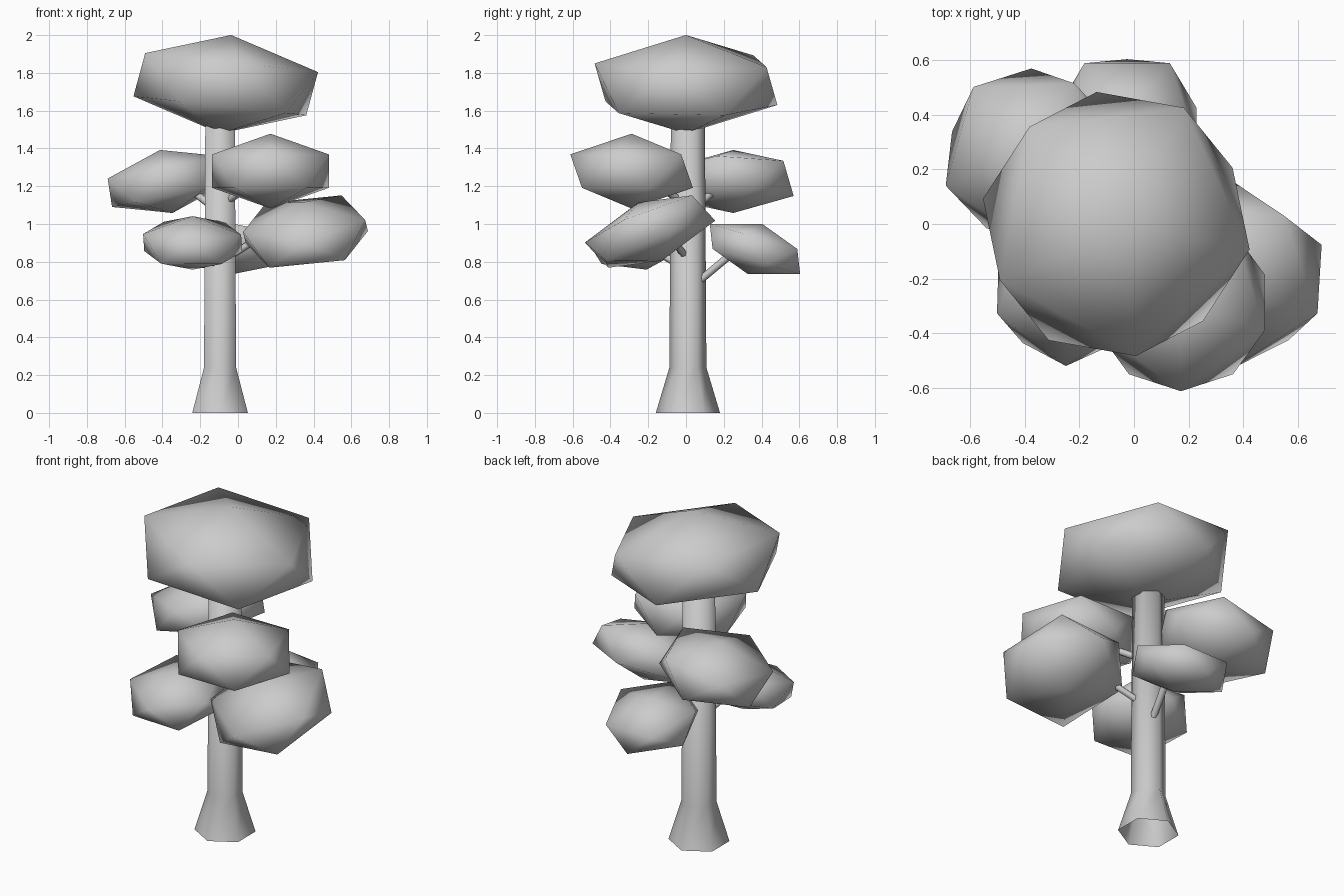
import bpy
import bmesh
from math import radians
from mathutils import Matrix, Vector

cube = bpy.data.objects.get("Cube")
if cube:
    bpy.data.objects.remove(cube, do_unlink=True)

GREY = (0.6, 0.6, 0.6, 1)
mat = bpy.data.materials.new("plain grey")
mat.use_nodes = True
mat.diffuse_color = GREY
mat.node_tree.nodes["Principled BSDF"].inputs["Base Color"].default_value = GREY

UP = Vector((0, 0, 1))


def finish(name, bm):
    """Turn a bmesh into a smooth grey object."""
    bmesh.ops.recalc_face_normals(bm, faces=bm.faces)
    for face in bm.faces:
        face.smooth = True
    mesh = bpy.data.meshes.new(name)
    bm.to_mesh(mesh)
    bm.free()
    mesh.materials.append(mat)
    obj = bpy.data.objects.new(name, mesh)
    bpy.context.collection.objects.link(obj)
    return obj


def foliage(name, centre, radius, height, lean, spin):
    """Flattened low-poly ball, spun about its axis and leaning sideways."""
    axis = Vector((lean[0], lean[1], 1))
    turn = UP.rotation_difference(axis).to_matrix().to_4x4()
    bm = bmesh.new()
    bmesh.ops.create_icosphere(
        bm, subdivisions=1, radius=1,
        matrix=Matrix.Translation(centre) @ turn
        @ Matrix.Rotation(radians(spin), 4, "Z")
        @ Matrix.Diagonal((radius, radius, height, 1)))
    finish(name, bm)


def branch(name, start, end, radius=0.02):
    """Thin six-sided limb between two points."""
    start, end = Vector(start), Vector(end)
    along = end - start
    turn = UP.rotation_difference(along).to_matrix().to_4x4()
    bm = bmesh.new()
    bmesh.ops.create_cone(
        bm, cap_ends=False, segments=6, radius1=radius, radius2=radius,
        depth=along.length,
        matrix=Matrix.Translation((start + end) / 2) @ turn)
    finish(name, bm)


# Trunk: hexagonal rings with a flared foot, open underneath
bm = bmesh.new()
rings = []
for z, radius in ((0, 0.17), (0.24, 0.098), (1.55, 0.09)):
    ring = bmesh.ops.create_circle(
        bm, segments=6, radius=radius,
        matrix=Matrix.Translation((-0.095, 0.01, z))
        @ Matrix.Rotation(radians(90), 4, "Z"))["verts"]
    # start each ring from a corner on the y axis
    ring_x = [abs(v.co.x + 0.095) for v in ring]
    if min(ring_x) > 0.01:
        bmesh.ops.rotate(bm, verts=ring, cent=(-0.095, 0.01, z),
                         matrix=Matrix.Rotation(radians(30), 3, "Z"))
    rings.append(ring)
for low, high in zip(rings, rings[1:]):
    for i in range(6):
        j = (i + 1) % 6
        bm.faces.new((low[i], low[j], high[j], high[i]))
bm.faces.new(rings[-1])
finish("trunk", bm)

# Foliage: centre, radius, half height, lean, spin
foliage("crown", (-0.065, 0, 1.74), 0.545, 0.262, (0.11, 0), -11)
foliage("upper_left_foliage", (0.172, -0.288, 1.28), 0.363, 0.198, (0, 0), -90)
foliage("upper_right_foliage", (-0.38, 0.25, 1.225), 0.358, 0.17, (-0.2, 0), -16)
foliage("lower_left_foliage", (0.357, -0.19, 0.96), 0.382, 0.167, (-0.115, -0.4), 53)
foliage("lower_right_foliage", (-0.24, -0.24, 0.9), 0.305, 0.145, (0, -0.22), -20)
foliage("back_foliage", (-0.025, 0.365, 0.868), 0.298, 0.138, (0, 0.287), -90)

# Branches reaching into the side foliage
branch("upper_left_branch", (-0.06, -0.02, 1.12), (0.1, -0.2, 1.23))
branch("upper_right_branch", (-0.12, 0.04, 1.08), (-0.3, 0.2, 1.22))
branch("lower_left_branch", (-0.06, 0, 0.82), (0.15, -0.09, 0.95))
branch("lower_right_branch", (-0.12, -0.03, 0.78), (-0.2, -0.2, 0.88))
branch("back_branch", (-0.08, 0.06, 0.69), (-0.03, 0.24, 0.84))
